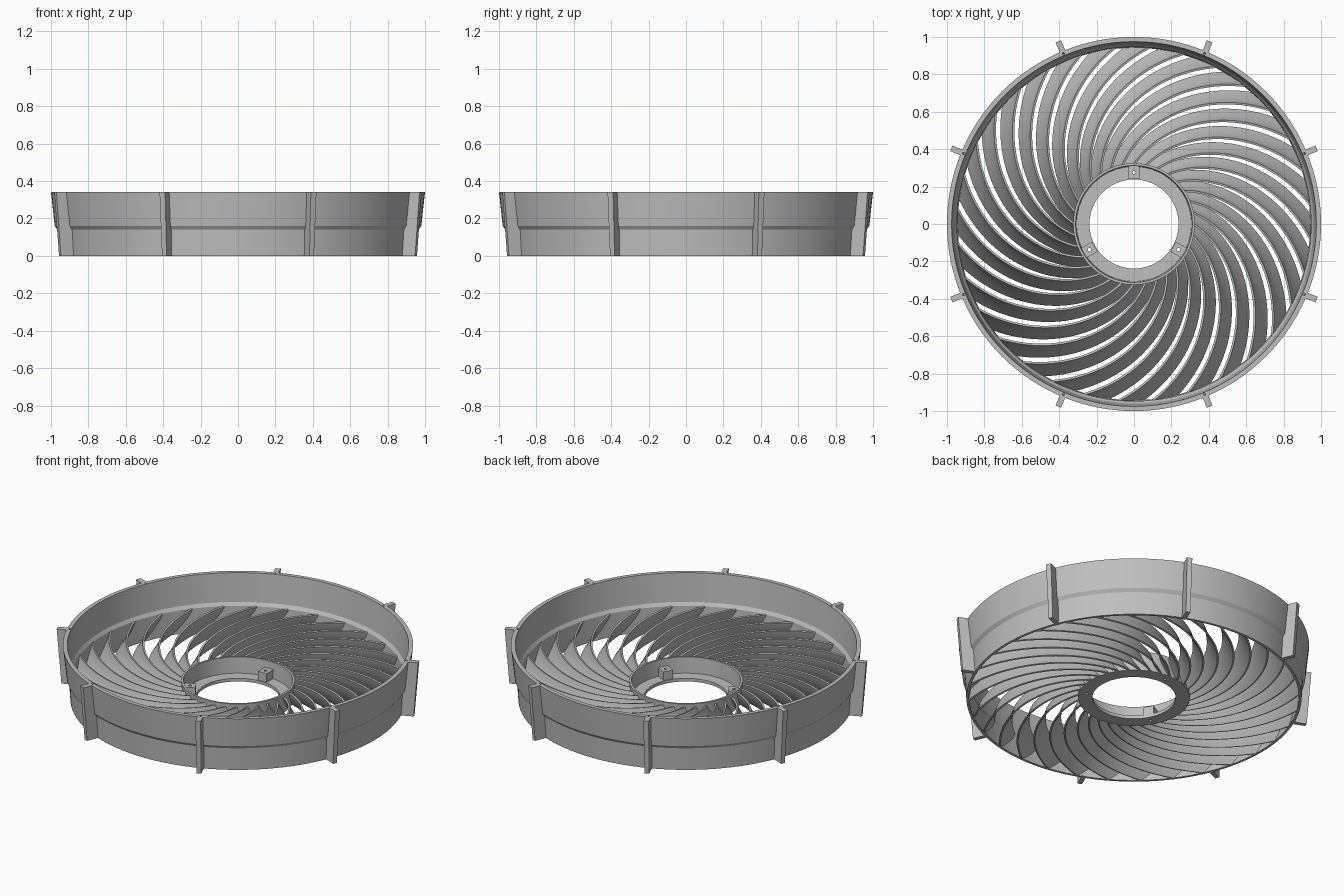
import bpy, bmesh, math
from mathutils import Matrix, Vector

cube = bpy.data.objects.get("Cube")
if cube:
    bpy.data.objects.remove(cube, do_unlink=True)

SEGMENTS = 128
BLADES = 32
HUB_R, RIM_R = 0.316, 0.948

grey = bpy.data.materials.new("plain_grey")
grey.use_nodes = True
grey.diffuse_color = (0.52, 0.52, 0.52, 1)
grey.node_tree.nodes["Principled BSDF"].inputs["Base Color"].default_value = grey.diffuse_color


def make_object(name, bm, smooth=True):
    bmesh.ops.recalc_face_normals(bm, faces=bm.faces)
    mesh = bpy.data.meshes.new(name)
    bm.to_mesh(mesh)
    bm.free()
    mesh.materials.append(grey)
    obj = bpy.data.objects.new(name, mesh)
    bpy.context.collection.objects.link(obj)
    if smooth:
        activate(obj)
        bpy.ops.object.shade_smooth_by_angle(angle=math.radians(25))
    return obj


def activate(obj):
    bpy.ops.object.select_all(action='DESELECT')
    obj.select_set(True)
    bpy.context.view_layer.objects.active = obj


def polar(r, a, z):
    return Vector((r * math.cos(a), r * math.sin(a), z))


def lathe(name, profile):
    """Revolve a closed (radius, height) profile about z."""
    bm = bmesh.new()
    rings = [[bm.verts.new(polar(r, math.tau * i / SEGMENTS, z)) for r, z in profile]
             for i in range(SEGMENTS)]
    n = len(profile)
    for i in range(SEGMENTS):
        a, b = rings[i], rings[(i + 1) % SEGMENTS]
        for j in range(n):
            k = (j + 1) % n
            bm.faces.new((a[j], b[j], b[k], a[k]))
    return make_object(name, bm)


def drill(obj, name, radius, spots, z_low, z_high):
    """Cut round vertical holes at the given (radius, angle) spots."""
    bm = bmesh.new()
    for r, a in spots:
        move = Matrix.Translation(polar(r, a, (z_low + z_high) / 2))
        bmesh.ops.create_cone(bm, cap_ends=True, segments=12, radius1=radius,
                              radius2=radius, depth=z_high - z_low, matrix=move)
    cutter = make_object(name, bm, smooth=False)
    cutter.hide_render = True
    mod = obj.modifiers.new("holes", 'BOOLEAN')
    mod.operation = 'DIFFERENCE'
    mod.solver = 'EXACT'
    mod.object = cutter
    activate(obj)
    bpy.ops.object.modifier_apply(modifier=mod.name)
    bpy.data.objects.remove(cutter, do_unlink=True)


fin_angles = [math.radians(22.5 + 45 * i) for i in range(8)]
lug_angles = [math.radians(90 + 120 * i) for i in range(3)]

# Outer ring: tapered wall with a small step halfway up
outer_ring = lathe("outer_ring", [
    (0.957, 0), (0.966, 0.14), (0.98, 0.16), (1.0, 0.342),
    (0.975, 0.342), (0.96, 0.165), (0.947, 0.145), (0.942, 0)])
drill(outer_ring, "ring_hole_cutter", 0.006, [(0.985, a) for a in fin_angles], 0.29, 0.36)

# Hub: short wall with a flat floor around the centre opening
hub = lathe("hub", [
    (0.318, 0), (0.325, 0.12), (0.312, 0.12), (0.307, 0.02), (0.238, 0.02), (0.238, 0)])
drill(hub, "hub_hole_cutter", 0.009, [(0.275, a) for a in lug_angles], -0.02, 0.05)


def add_block(bm, angle, sections):
    """Hexahedron from two (inner, outer, half width, height) sections."""
    rot = Matrix.Rotation(angle, 3, 'Z')
    low, high = [[bm.verts.new(rot @ Vector(p)) for p in
                  ((r0, -w, z), (r1, -w, z), (r1, w, z), (r0, w, z))]
                 for r0, r1, w, z in sections]
    bm.faces.new(low[::-1])
    bm.faces.new(high)
    for i in range(4):
        j = (i + 1) % 4
        bm.faces.new((low[i], low[j], high[j], high[i]))


# Screw lugs standing on the hub floor
bm = bmesh.new()
for a in lug_angles:
    add_block(bm, a, [(0.242, 0.312, 0.03, 0.018), (0.242, 0.314, 0.03, 0.075)])
lugs = make_object("hub_lugs", bm, smooth=False)
drill(lugs, "lug_hole_cutter", 0.009, [(0.275, a) for a in lug_angles], -0.02, 0.1)

# Outer ribs that follow the taper of the ring
bm = bmesh.new()
for a in fin_angles:
    add_block(bm, a, [(0.94, 1.03, 0.013, 0), (0.993, 1.057, 0.016, 0.342)])
make_object("outer_ribs", bm, smooth=False)

# Swept blades: centre line turns further from radial towards the rim
bm = bmesh.new()
STEPS, ROWS = 28, 5
line, angle = [], 0.0
dr = (RIM_R - HUB_R) / STEPS
for i in range(STEPS + 1):
    t = i / STEPS
    r = HUB_R + dr * i
    sweep = math.radians(33 + 25 * t)
    line.append((t, r, angle, sweep))
    angle -= math.tan(sweep) / r * dr

for b in range(BLADES):
    start = math.tau * b / BLADES
    grid = []
    for t, r, a, sweep in line:
        top = 0.1 + 0.045 * t
        width = 0.052 + 0.015 * t
        row = []
        for k in range(ROWS + 1):
            s = k / ROWS
            shift = width * s ** 1.35 / (r * math.cos(sweep))
            row.append(bm.verts.new(polar(r, start + a + shift, top * (1 - s))))
        grid.append(row)
    for i in range(STEPS):
        for k in range(ROWS):
            bm.faces.new((grid[i][k], grid[i + 1][k], grid[i + 1][k + 1], grid[i][k + 1]))
blades = make_object("blades", bm, smooth=False)
mod = blades.modifiers.new("thickness", 'SOLIDIFY')
mod.thickness = 0.011
mod.offset = 0
activate(blades)
bpy.ops.object.modifier_apply(modifier=mod.name)
# Keep the lower edges level with the base
for v in blades.data.vertices:
    v.co.z = max(v.co.z, 0)
bpy.ops.object.shade_smooth_by_angle(angle=math.radians(35))
